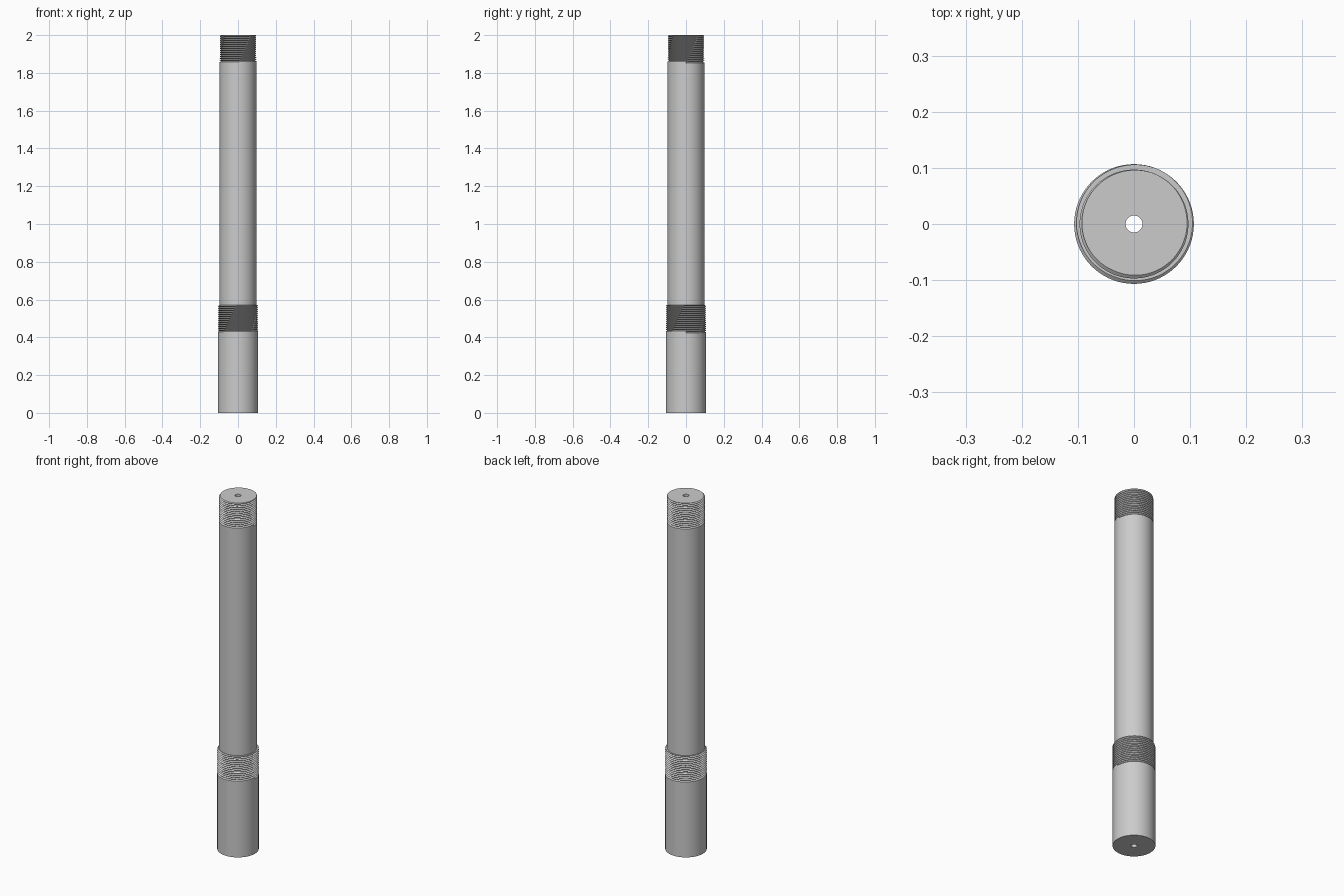
import bpy, bmesh, math

cube = bpy.data.objects.get("Cube")
if cube:
    bpy.data.objects.remove(cube, do_unlink=True)

SEGMENTS = 72
PITCH = 0.0105
DEPTH = 0.0065
BORE_R = 0.015
SHAFT_R = 0.097
SLEEVE_R = 0.1067

# Single plain steel colour
steel = bpy.data.materials.new("steel_grey")
steel.use_nodes = True
colour = (0.6, 0.6, 0.6, 1)
steel.diffuse_color = colour
steel.node_tree.nodes["Principled BSDF"].inputs["Base Color"].default_value = colour


def thread_rows(radius, z_start, z_top, turn):
    """Crest and root points of a right-handed thread, cut off flat at z_top."""
    rows = []
    for j in range(2 * math.ceil((z_top - z_start) / PITCH) + 1):
        z = min(z_start + PITCH * (j / 2 + turn), z_top)
        phase = (z - z_start) / PITCH - turn
        cut = 1 - abs(2 * (phase % 1) - 1)
        rows.append((radius - DEPTH * cut, z))
    return rows


def revolve(name, profile, runout_row=None):
    """Revolve profile(turn), a list of (radius, z), about the z axis."""
    bm = bmesh.new()
    columns = []
    for i in range(SEGMENTS + 1):
        turn = i / SEGMENTS
        a = math.tau * turn
        columns.append([bm.verts.new((r * math.cos(a), r * math.sin(a), z))
                        for r, z in profile(turn)])
    for a, b in zip(columns, columns[1:]):
        for j in range(len(a) - 1):
            bm.faces.new((a[j], b[j], b[j + 1], a[j + 1]))
    # Flat end wall where the thread groove begins
    if runout_row is not None:
        bm.faces.new(columns[0][runout_row:runout_row + 3])
    bmesh.ops.remove_doubles(bm, verts=bm.verts, dist=1e-5)
    mesh = bpy.data.meshes.new(name)
    bm.to_mesh(mesh)
    bm.free()
    mesh.materials.append(steel)
    obj = bpy.data.objects.new(name, mesh)
    bpy.context.collection.objects.link(obj)
    bpy.ops.object.select_all(action="DESELECT")
    obj.select_set(True)
    bpy.context.view_layer.objects.active = obj
    bpy.ops.object.shade_smooth_by_angle(angle=math.radians(30))
    return obj


# Wide lower section with its thread and shoulder
revolve("lower_sleeve",
        lambda t: [(BORE_R, 0), (SLEEVE_R, 0)]
        + thread_rows(SLEEVE_R, 0.423, 0.572, t) + [(SHAFT_R, 0.572)],
        runout_row=2)

# Long shaft with its thread and end face
revolve("upper_shaft",
        lambda t: [(SHAFT_R, 0.572)]
        + thread_rows(SHAFT_R, 1.851, 2.0, t) + [(BORE_R, 2.0)],
        runout_row=1)

# Through hole along the axis
revolve("centre_bore", lambda t: [(BORE_R, 2.0), (BORE_R, 0)])
